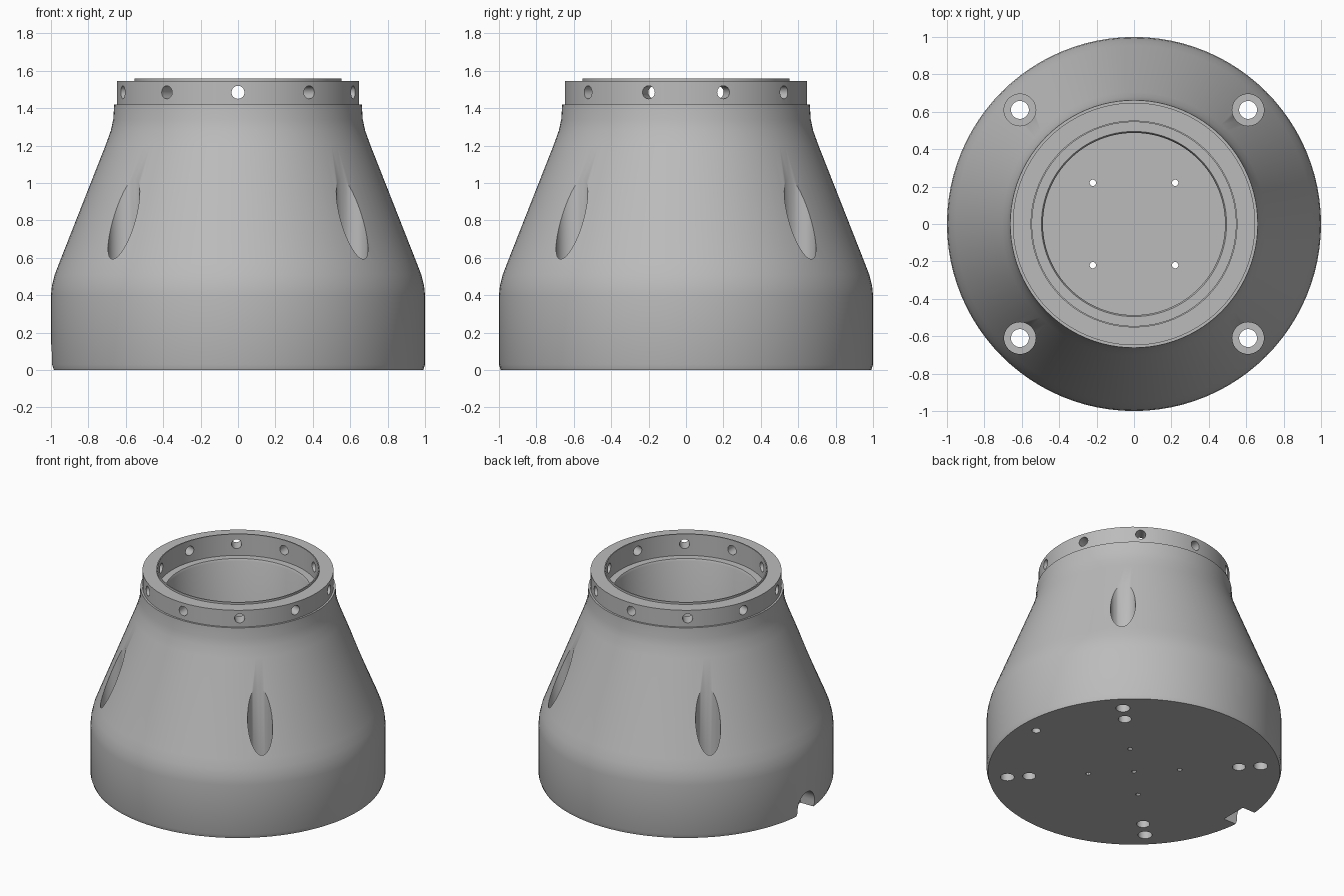
import bpy, bmesh, math
from mathutils import Matrix, Vector

if "Cube" in bpy.data.objects:
    bpy.data.objects.remove(bpy.data.objects["Cube"])

grey = bpy.data.materials.new("plain grey")
grey.use_nodes = True
colour = (0.5, 0.5, 0.5, 1)
grey.diffuse_color = colour
grey.node_tree.nodes["Principled BSDF"].inputs["Base Color"].default_value = colour


def make_object(name, bm):
    bmesh.ops.recalc_face_normals(bm, faces=bm.faces)
    mesh = bpy.data.meshes.new(name)
    bm.to_mesh(mesh)
    bm.free()
    mesh.materials.append(grey)
    obj = bpy.data.objects.new(name, mesh)
    bpy.context.collection.objects.link(obj)
    return obj


def lathe(bm, profile, segments, matrix=Matrix()):
    """Spin a (radius, height) profile that starts and ends on the axis."""
    rings = []
    for r, z in profile:
        count = segments if r > 0 else 1
        angles = [math.tau * i / segments for i in range(count)]
        rings.append([bm.verts.new(matrix @ Vector((r * math.cos(a), r * math.sin(a), z)))
                      for a in angles])
    for low, high in zip(rings, rings[1:]):
        for i in range(segments):
            j = (i + 1) % segments
            corners = [low[i % len(low)], low[j % len(low)],
                       high[j % len(high)], high[i % len(high)]]
            bm.faces.new(list(dict.fromkeys(corners)))


def drill(bm, x, y, radius, low, high, segments=24):
    lathe(bm, [(0, low), (radius, low), (radius, high), (0, high)], segments,
          Matrix.Translation((x, y, 0)))


def cut(target, cutter):
    cutter.hide_render = True
    mod = target.modifiers.new("cut", 'BOOLEAN')
    mod.operation, mod.solver, mod.object = 'DIFFERENCE', 'EXACT', cutter
    bpy.ops.object.select_all(action='DESELECT')
    bpy.context.view_layer.objects.active = target
    target.select_set(True)
    bpy.ops.object.modifier_apply(modifier=mod.name)
    bpy.data.objects.remove(cutter)


# Hollow body: outer wall, shoulder, neck, collar, lip, bore and floor
outer = [(0, 0), (0.99, 0), (1, 0.03), (1, 0.4), (0.995, 0.45), (0.98, 0.51),
         (0.955, 0.575), (0.705, 1.21), (0.68, 1.28), (0.667, 1.34), (0.662, 1.42)]
collar = [(0.648, 1.42), (0.648, 1.545), (0.553, 1.545), (0.553, 1.56), (0.545, 1.56)]
bore = [(0.545, 1.4), (0.495, 1.4), (0.487, 1.385), (0.487, 0.12), (0, 0.12)]
bm = bmesh.new()
lathe(bm, outer + collar + bore, 96)
body = make_object("pedestal_body", bm)

# Counterbored mounting holes, blind base holes and small floor holes
bm = bmesh.new()
for sx in (-1, 1):
    for sy in (-1, 1):
        lathe(bm, [(0, -0.1), (0.048, -0.1), (0.048, 0.4), (0.085, 0.4),
                   (0.085, 1.6), (0, 1.6)], 32, Matrix.Translation((sx * 0.61, sy * 0.61, 0)))
        drill(bm, sx * 0.505, sy * 0.505, 0.045, -0.1, 0.08)
        drill(bm, sx * 0.22, sy * 0.22, 0.018, -0.1, 0.3, 8)
drill(bm, 0.866, 0, 0.03, -0.1, 0.15)
drill(bm, 0, 0, 0.018, -0.1, 0.06, 8)
cut(body, make_object("hole_cutter", bm))

# Radial screw holes around the collar
bm = bmesh.new()
for i in range(10):
    turn = Matrix.Rotation(math.radians(-90 + 36 * i), 4, 'Z')
    lathe(bm, [(0, 0.5), (0.035, 0.5), (0.035, 0.75), (0, 0.75)], 16,
          Matrix.Translation((0, 0, 1.485)) @ turn @ Matrix.Rotation(math.pi / 2, 4, 'Y'))
cut(body, make_object("collar_cutter", bm))

# Arched cable notch at the foot
bm = bmesh.new()
arch = [(-0.1, -0.1), (0.1, -0.1)]
arch += [(0.1 * math.cos(a), 0.05 + 0.1 * math.sin(a))
         for a in [math.pi * i / 12 for i in range(13)]]
face = bm.faces.new([bm.verts.new((-1.1, y, z)) for y, z in arch])
side = bmesh.ops.extrude_face_region(bm, geom=[face])["geom"]
bmesh.ops.translate(bm, vec=(0.22, 0, 0),
                    verts=[v for v in side if isinstance(v, bmesh.types.BMVert)])
cut(body, make_object("notch_cutter", bm))

bpy.ops.object.shade_smooth_by_angle(angle=math.radians(30))
